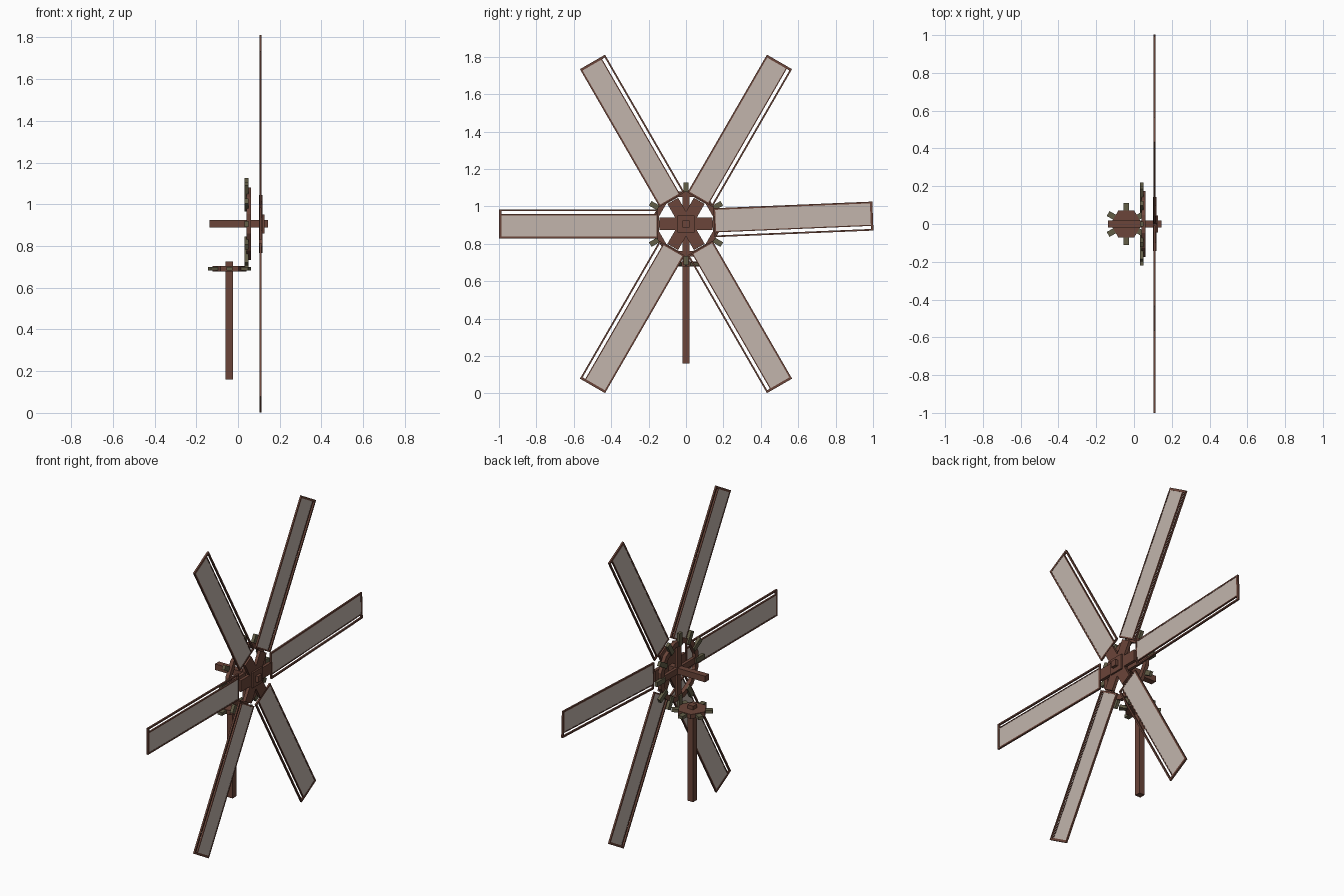
import bpy, bmesh, math
from mathutils import Matrix, Vector

if "Cube" in bpy.data.objects:
    bpy.data.objects.remove(bpy.data.objects["Cube"])


def material(name, rgb):
    m = bpy.data.materials.new(name)
    m.diffuse_color = (*rgb, 1)
    m.use_nodes = True
    m.node_tree.nodes["Principled BSDF"].inputs["Base Color"].default_value = m.diffuse_color
    return m


WOOD = material("brown_wood", (0.145, 0.059, 0.041))
CLOTH = material("pale_sailcloth", (0.54, 0.462, 0.413))
TOOTH = material("olive_wood", (0.122, 0.110, 0.062))

HUB_Z = 0.906
HUB = Matrix.Translation((0, 0, HUB_Z))
SMALL = Matrix.Translation((-0.041, 0, 0.691))


def make(name, mat, boxes):
    """One object from boxes given as (low corner, high corner, matrix)."""
    bm = bmesh.new()
    for lo, hi, mtx in boxes:
        lo, hi = Vector(lo), Vector(hi)
        size = Matrix.Diagonal((*(hi - lo), 1))
        bmesh.ops.create_cube(bm, size=1, matrix=mtx @ Matrix.Translation((lo + hi) / 2) @ size)
    return finish(name, mat, bm)


def finish(name, mat, bm):
    bmesh.ops.recalc_face_normals(bm, faces=bm.faces)
    me = bpy.data.meshes.new(name)
    bm.to_mesh(me)
    bm.free()
    me.materials.append(mat)
    ob = bpy.data.objects.new(name, me)
    bpy.context.collection.objects.link(ob)
    return ob


def spin(deg):
    """Turn about the axle."""
    return HUB @ Matrix.Rotation(math.radians(deg), 4, 'X')


def turn(deg):
    """Turn about the post."""
    return SMALL @ Matrix.Rotation(math.radians(deg), 4, 'Z')


I = Matrix.Identity(4)

# axle and upright drive post
make("axle", WOOD, [((-0.137, -0.018, HUB_Z - 0.018), (0.145, 0.018, HUB_Z + 0.018), I)])
make("drive_post", WOOD, [((-0.059, -0.018, 0.16), (-0.023, 0.018, 0.726), I)])

# sails: thin frame with cloth leaving a slot on one long side
R0, R1, W, B, X = 0.15, 1.0, 0.0775, 0.009, 0.108
for i, deg in enumerate((2.4, 60, 120, 180, 240, 300)):
    m = spin(deg)
    a, b = X - 0.005, X + 0.005
    make(f"sail_frame_{i}", WOOD, [
        ((a, R0, W - B), (b, R1, W), m),
        ((a, R0, -W), (b, R1, -W + B), m),
        ((a, R0, -0.052), (b, R1, -0.046), m),
        ((a, R0, -W), (b, R0 + B, W), m),
        ((a, R1 - 0.013, -W), (b, R1, W), m)])
    make(f"sail_cloth_{i}", CLOTH, [
        ((X - 0.0035, R0 + 0.004, -0.049), (X + 0.0035, R1 - 0.006, W - 0.004), m)])

# sail hub: six broad arms and a square cap plate
make("hub_arms", WOOD, [((0.100, 0, -0.033), (0.118, 0.142, 0.033), spin(60 * i)) for i in range(6)])
make("hub_plate", WOOD, [((0.116, -0.045, -0.045), (0.128, 0.045, 0.045), spin(0))])

# large upright gear: twelve-sided rim, cross spokes, teeth
N, RO, RI = 12, 0.180, 0.150
bm = bmesh.new()
rings = []
for r, x in ((RO, 0.040), (RO, 0.062), (RI, 0.062), (RI, 0.040)):
    rings.append([bm.verts.new(spin(30 * i + 15) @ Vector((x, r, 0))) for i in range(N)])
for k in range(4):
    p, q = rings[k], rings[(k + 1) % 4]
    for i in range(N):
        j = (i + 1) % N
        bm.faces.new((p[i], p[j], q[j], q[i]))
finish("large_gear_rim", WOOD, bm)
make("large_gear_spokes", WOOD, [((0.042, 0, -0.018), (0.060, 0.165, 0.018), spin(90 * i)) for i in range(4)])
make("large_gear_teeth", TOOTH, [((0.032, 0.145, -0.014), (0.050, 0.221, 0.014), spin(30 * i)) for i in range(N)])

# small flat gear on the post: three crossed boards and six teeth
make("small_gear_body", WOOD, [
    ((-0.072, -0.040, -0.013), (0.072, 0.040, 0.013), turn(60 * i + 30)) for i in range(3)])
make("small_gear_teeth", TOOTH, [
    ((0.045, -0.015, -0.009), (0.111, 0.015, 0.009), turn(60 * i + 30)) for i in range(6)])
